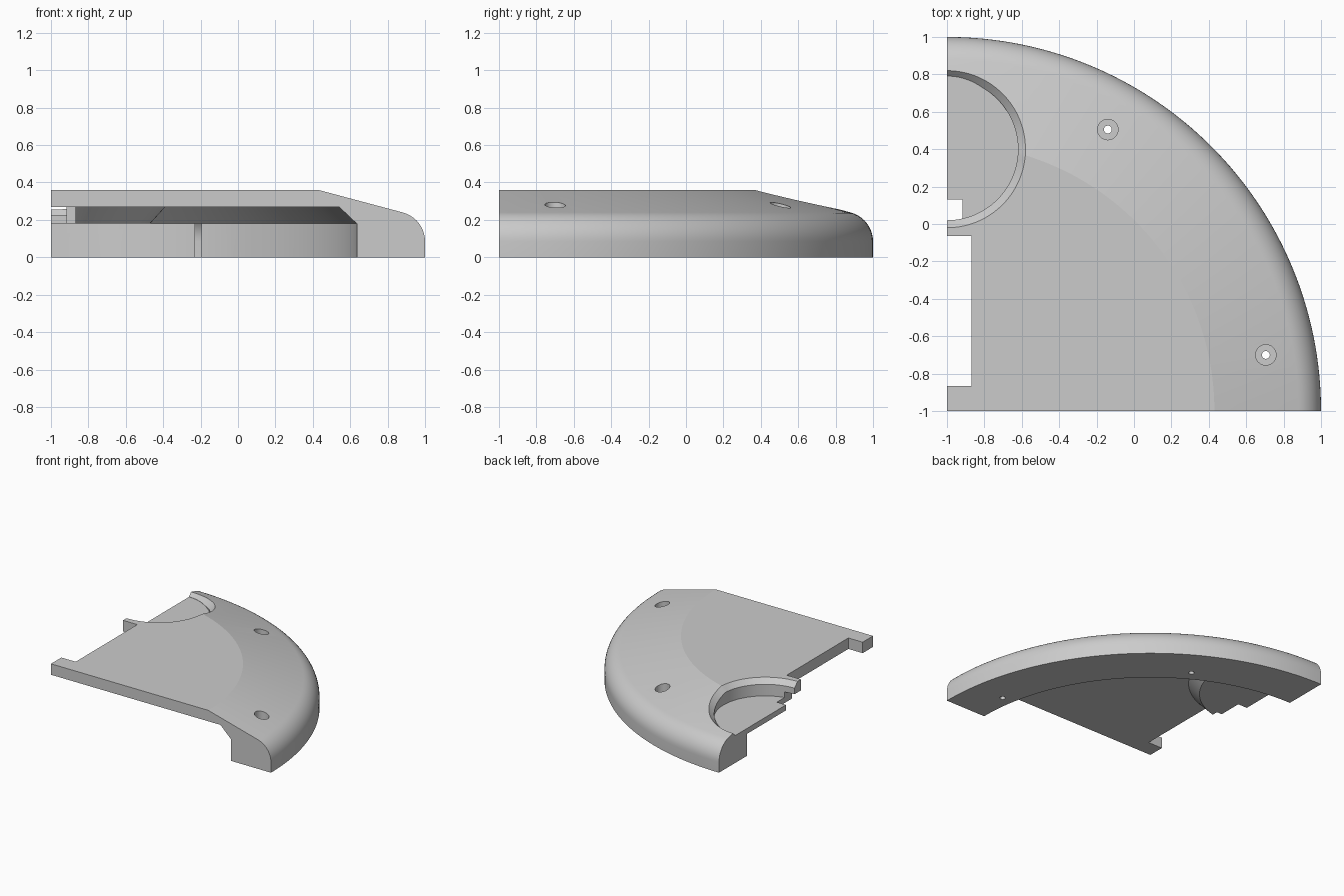
import bpy, bmesh, math

if "Cube" in bpy.data.objects:
    bpy.data.objects.remove(bpy.data.objects["Cube"])

AXIS = (-1.0, -1.0)      # corner the dome is revolved about
DISC = (-1.0, 0.40)      # centre of the round pocket


def new_object(name, bm):
    bmesh.ops.remove_doubles(bm, verts=bm.verts, dist=1e-6)
    bmesh.ops.recalc_face_normals(bm, faces=bm.faces)
    mesh = bpy.data.meshes.new(name)
    bm.to_mesh(mesh)
    bm.free()
    ob = bpy.data.objects.new(name, mesh)
    bpy.context.collection.objects.link(ob)
    return ob


def revolve(name, profile, centre, degrees=360, steps=128):
    """Solid of revolution of a closed (radius, z) profile about a vertical axis."""
    bm = bmesh.new()
    closed = degrees == 360
    rings = []
    for i in range(steps if closed else steps + 1):
        a = math.radians(degrees) * i / steps
        rings.append([bm.verts.new((centre[0] + r * math.cos(a),
                                    centre[1] + r * math.sin(a), z)) for r, z in profile])
    n = len(profile)
    for i in range(steps):
        a, b = rings[i], rings[(i + 1) % len(rings)]
        for j in range(n):
            k = (j + 1) % n
            if profile[j][0] == 0 and profile[k][0] == 0:
                continue
            quad = [a[j], b[j], b[k], a[k]]
            if profile[j][0] == 0:
                quad = [a[j], b[k], a[k]]
            elif profile[k][0] == 0:
                quad = [a[j], b[j], a[k]]
            bm.faces.new(quad)
    if not closed:
        bm.faces.new(rings[0])
        bm.faces.new(rings[-1])
    return new_object(name, bm)


def box(name, lo, hi):
    bm = bmesh.new()
    bmesh.ops.create_cube(bm, size=1)
    for v in bm.verts:
        v.co = [(l + h) / 2 + c * (h - l) for l, h, c in zip(lo, hi, v.co)]
    return new_object(name, bm)


def subtract(target, cutter):
    mod = target.modifiers.new("cut", 'BOOLEAN')
    mod.operation = 'DIFFERENCE'
    mod.solver = 'EXACT'
    mod.object = cutter
    bpy.context.view_layer.objects.active = target
    bpy.ops.object.modifier_apply(modifier=mod.name)
    bpy.data.objects.remove(cutter)


def surface_z(x, y):
    """Height of the flat top and its sloping shoulder."""
    r = math.hypot(x - AXIS[0], y - AXIS[1])
    return 0.36 - max(0, r - 1.43) * 0.12 / 0.45


# Quarter dome: flat top, sloping shoulder, rounded rim
R = 0.16
arc = [(2 - R + R * math.cos(math.radians(7.5 * i)),
        0.085 + R * math.sin(math.radians(7.5 * i))) for i in range(11)]
shell = revolve("shell", [(0, 0), (2, 0)] + arc + [(1.43, 0.36), (0, 0.36)],
                AXIS, 90, 64)

# Underside cavity, leaving a tapered boss beneath the round pocket
cavity = revolve("cavity", [(0, -0.1), (1.635, -0.1), (1.635, 0.18),
                            (1.54, 0.27), (0, 0.27)], AXIS, 360, 256)
boss = revolve("boss", [(0, 0.18), (0.53, 0.18), (0.64, 0.30), (0, 0.30)], DISC)
subtract(cavity, boss)
subtract(shell, cavity)

# Round pocket whose chamfer follows the top surface
FLOOR, STEPS = 0.225, 128
bm = bmesh.new()
rings = [[], [], [], []]
for i in range(STEPS):
    a = 2 * math.pi * i / STEPS
    c, s = math.cos(a), math.sin(a)
    z = surface_z(DISC[0] + 0.42 * c, DISC[1] + 0.42 * s)
    drop = min(0.04, z - FLOOR - 0.002)
    for ring, (r, h) in zip(rings, [(0.42 - drop, FLOOR), (0.42 - drop, z - drop),
                                    (0.46, z + 0.04), (0.46, 0.5)]):
        ring.append(bm.verts.new((DISC[0] + r * c, DISC[1] + r * s, h)))
for low, high in zip(rings, rings[1:]):
    for i in range(STEPS):
        j = (i + 1) % STEPS
        bm.faces.new([low[i], low[j], high[j], high[i]])
bm.faces.new(rings[0])
bm.faces.new(rings[-1])
subtract(shell, new_object("pocket", bm))

# Long side slot, and the small notch running under the plate into the pocket
subtract(shell, box("slot", (-1.2, -0.865, -0.1), (-0.87, -0.065, 0.6)))
subtract(shell, box("notch", (-1.2, -0.12, 0.1), (-0.917, 0.13, 0.27)))

# Counterbored screw holes
for x, y in [(-0.14, 0.505), (0.705, -0.70)]:
    subtract(shell, revolve("screw_hole", [(0, -0.1), (0.021, -0.1), (0.021, 0.18),
                                           (0.055, 0.18), (0.055, 0.5), (0, 0.5)],
                            (x, y), 360, 32))

# Finish
grey = bpy.data.materials.new("light grey")
grey.diffuse_color = (0.6, 0.6, 0.6, 1)
grey.use_nodes = True
grey.node_tree.nodes["Principled BSDF"].inputs["Base Color"].default_value = grey.diffuse_color
shell.data.materials.clear()
shell.data.materials.append(grey)
for p in shell.data.polygons:
    p.material_index = 0
bpy.ops.object.select_all(action='DESELECT')
shell.select_set(True)
bpy.context.view_layer.objects.active = shell
bpy.ops.object.shade_smooth_by_angle(angle=math.radians(13))
